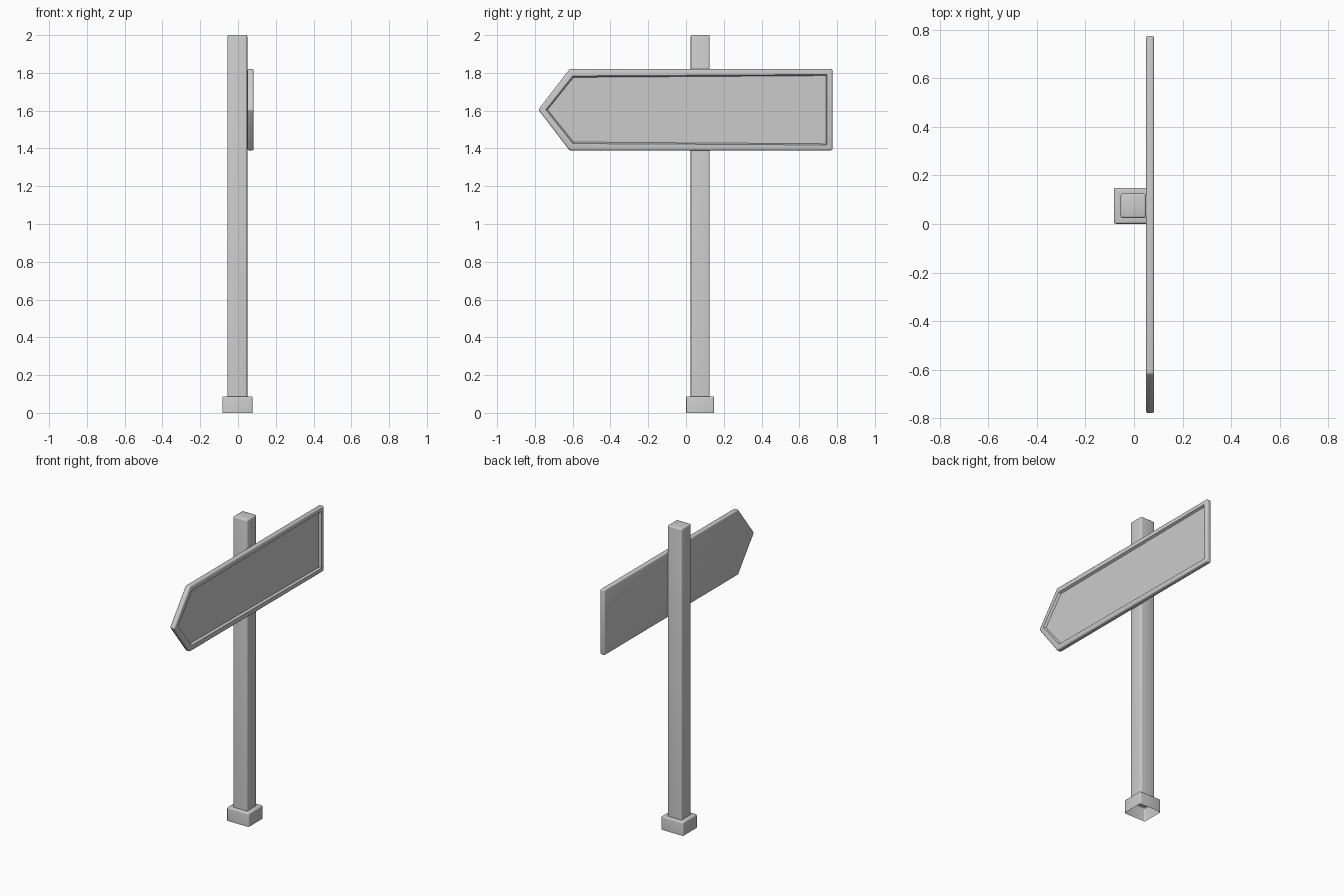
import bpy
import bmesh
import math

cube = bpy.data.objects.get("Cube")
if cube:
    bpy.data.objects.remove(cube)

grey = bpy.data.materials.new("light grey")
grey.use_nodes = True
colour = (0.6, 0.6, 0.6, 1)
grey.diffuse_color = colour
grey.node_tree.nodes["Principled BSDF"].inputs["Base Color"].default_value = colour


def finish(bm, name):
    mesh = bpy.data.meshes.new(name)
    bm.to_mesh(mesh)
    bm.free()
    obj = bpy.data.objects.new(name, mesh)
    bpy.context.collection.objects.link(obj)
    mesh.materials.append(grey)
    bpy.ops.object.select_all(action="DESELECT")
    obj.select_set(True)
    bpy.context.view_layer.objects.active = obj
    bpy.ops.object.shade_smooth_by_angle(angle=math.radians(35))
    return obj


def bevel(bm, edges, width, segments=3):
    bmesh.ops.bevel(bm, geom=edges, offset=width, segments=segments,
                    profile=0.5, affect="EDGES")


# Post and foot: one stepped shell, open underneath
CX, CY = -0.003, 0.075
BASE_TOP, POST_TOP = 0.088, 2.0
bm = bmesh.new()
rings = []
for hx, hy, z in [(0.08, 0.074, 0), (0.08, 0.074, BASE_TOP),
                  (0.052, 0.05, BASE_TOP), (0.052, 0.05, POST_TOP)]:
    rings.append([bm.verts.new((CX + sx * hx, CY + sy * hy, z))
                  for sx, sy in [(-1, -1), (1, -1), (1, 1), (-1, 1)]])
for low, high in zip(rings, rings[1:]):
    for i in range(4):
        j = (i + 1) % 4
        bm.faces.new((low[i], low[j], high[j], high[i]))
bm.faces.new(rings[-1])
bm.normal_update()
# soften every outward corner
convex = [e for e in bm.edges if len(e.link_faces) == 2 and e.is_convex
          and e.calc_face_angle() > 0.5]
bevel(bm, convex, 0.008)
finish(bm, "post_and_foot")

# Arrow board: pointed outline pushed out along x
BACK, FRONT = 0.05, 0.083
outline = [(-0.782, 1.605), (-0.617, 1.39), (0.775, 1.39),
           (0.775, 1.82), (-0.617, 1.82)]
bm = bmesh.new()
back = [bm.verts.new((BACK, y, z)) for y, z in outline]
front = [bm.verts.new((FRONT, y, z)) for y, z in outline]
bm.faces.new(back[::-1])
face = bm.faces.new(front)
for i in range(5):
    j = (i + 1) % 5
    bm.faces.new((back[i], back[j], front[j], front[i]))
bm.normal_update()

# sunken panel with a raised rim
rim_edges = list(bm.edges)
bmesh.ops.inset_region(bm, faces=[face], thickness=0.04)
bmesh.ops.inset_region(bm, faces=[face], thickness=0.009, depth=-0.014)
bevel(bm, [e for e in rim_edges if e.is_valid], 0.008)
bmesh.ops.recalc_face_normals(bm, faces=bm.faces)
finish(bm, "arrow_board")
